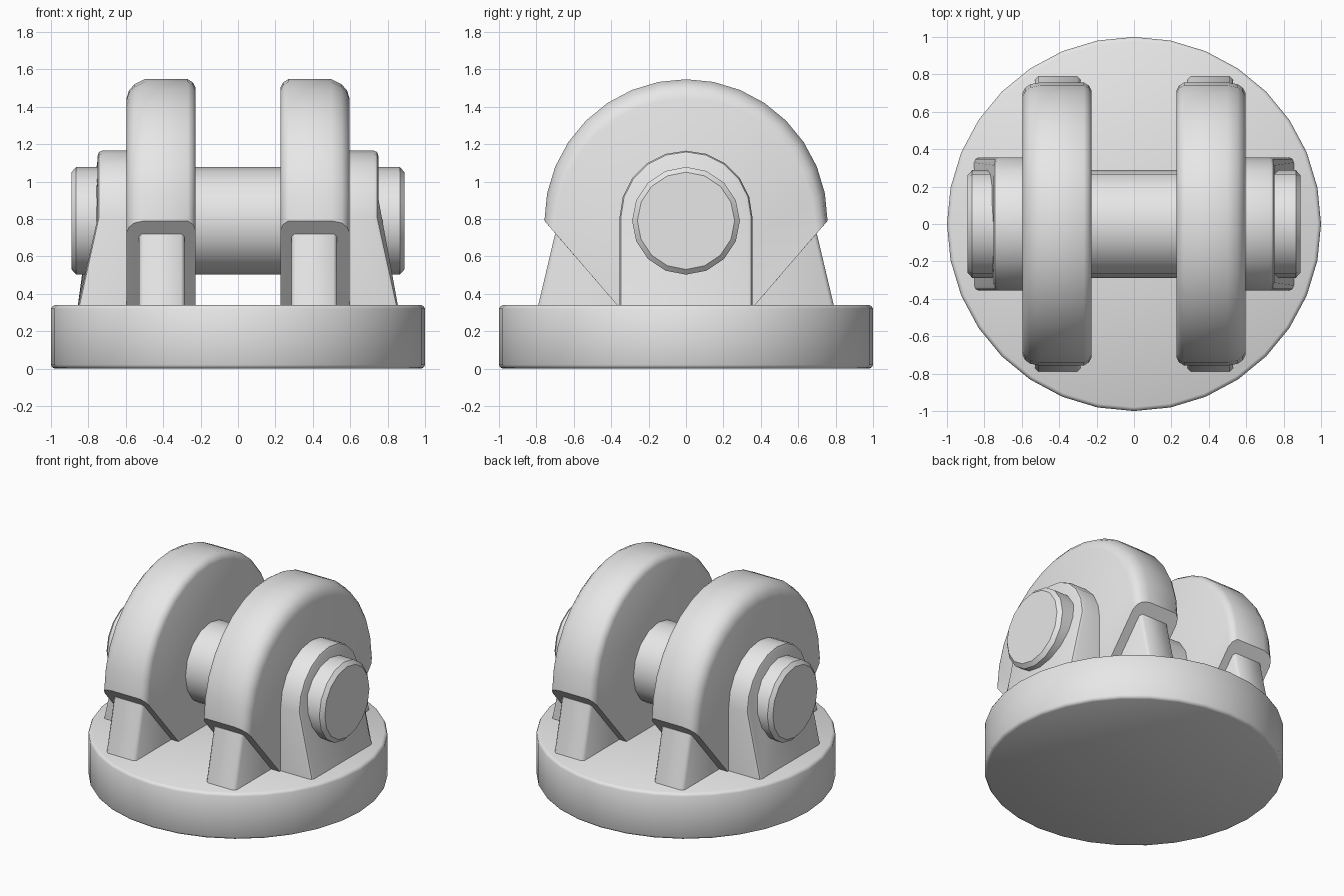
import bpy, bmesh
from math import sin, cos, pi, radians

if "Cube" in bpy.data.objects:
    bpy.data.objects.remove(bpy.data.objects["Cube"], do_unlink=True)

GREY = (0.8, 0.8, 0.8, 1)
metal = bpy.data.materials.new("plain grey")
metal.use_nodes = True
metal.diffuse_color = GREY
metal.node_tree.nodes["Principled BSDF"].inputs["Base Color"].default_value = GREY

AXLE = 0.79    # height of the pin axis
FLOOR = 0.31   # parts sink slightly into the base top


def loft(name, rings, mirror=(False, False), angle=40):
    """Skin equal-length rings of points and cap both ends."""
    bm = bmesh.new()
    rows = [[bm.verts.new(p) for p in ring] for ring in rings]
    n = len(rows[0])
    for a, b in zip(rows, rows[1:]):
        for i in range(n):
            j = (i + 1) % n
            bm.faces.new((a[i], a[j], b[j], b[i]))
    bm.faces.new(rows[0])
    bm.faces.new(rows[-1])
    bmesh.ops.recalc_face_normals(bm, faces=bm.faces)
    mesh = bpy.data.meshes.new(name)
    bm.to_mesh(mesh)
    bm.free()
    mesh.materials.append(metal)
    obj = bpy.data.objects.new(name, mesh)
    bpy.context.collection.objects.link(obj)
    if any(mirror):
        mod = obj.modifiers.new("mirror", 'MIRROR')
        mod.use_axis = (mirror[0], mirror[1], False)
        mod.use_mirror_merge = False
    bpy.ops.object.select_all(action='DESELECT')
    obj.select_set(True)
    bpy.context.view_layer.objects.active = obj
    bpy.ops.object.shade_smooth_by_angle(angle=radians(angle))
    return obj


def circle(r, n):
    return [(r * sin(2 * pi * i / n), r * cos(2 * pi * i / n)) for i in range(n)]


# Round base with softened rims
loft("base", [[(x, y, z) for x, y in circle(r, 32)]
              for r, z in ((0.98, 0), (0.993, 0.007), (1, 0.02),
                           (1, 0.32), (0.993, 0.333), (0.98, 0.34))])

# Cross pin through both plates
loft("pin", [[(x, y, AXLE + z) for y, z in circle(r, 16)]
             for r, x in ((0.26, -0.89), (0.288, -0.865),
                          (0.288, 0.865), (0.26, 0.89))])


# Round-topped plates with a V-shaped foot; the outer rim is rounded more at the top
def plate_ring(x, side_drop, top_drop):
    ring = []
    for i in range(17):
        a = pi * i / 16
        r = 0.757 - side_drop - (top_drop - side_drop) * sin(a)
        z = AXLE + r * sin(a) - 1.15 * side_drop * (1 - sin(a)) ** 4
        ring.append((x, r * cos(a), z))
    return ring + [(x, -0.343, FLOOR), (x, 0.343, FLOOR)]


loft("side_plate", [plate_ring(*p) for p in (
    (0.227, 0.045, 0.045), (0.24, 0.018, 0.018), (0.268, 0, 0),
    (0.50, 0, 0), (0.555, 0.01, 0.028), (0.583, 0.03, 0.06),
    (0.597, 0.057, 0.105))], mirror=(True, False))


# Pin bosses with arched tops, flaring outward towards the base
def boss_ring(r, inset, x=None):
    arc = [(r * cos(pi * i / 10), 0.81 + r * sin(pi * i / 10)) for i in range(11)]
    outline = arc + [(-r, FLOOR), (r, FLOOR)]
    return [(x or 0.75 - inset + 0.22 * max(0, 0.81 - z), y, z) for y, z in outline]


loft("pin_boss", [boss_ring(0.355, 0, 0.55), boss_ring(0.355, 0.025),
                  boss_ring(0.348, 0.007), boss_ring(0.33, 0)],
     mirror=(True, False))


# Tapered props under the front and back of each plate
def prop_ring(y, z):
    return [(0.285, 0.3, z), (0.285, y - 0.02, z), (0.305, y, z),
            (0.51, y, z), (0.53, y - 0.02, z), (0.53, 0.3, z)]


loft("foot_prop", [prop_ring(0.797, FLOOR), prop_ring(0.70, 0.72)],
     mirror=(True, True), angle=50)
